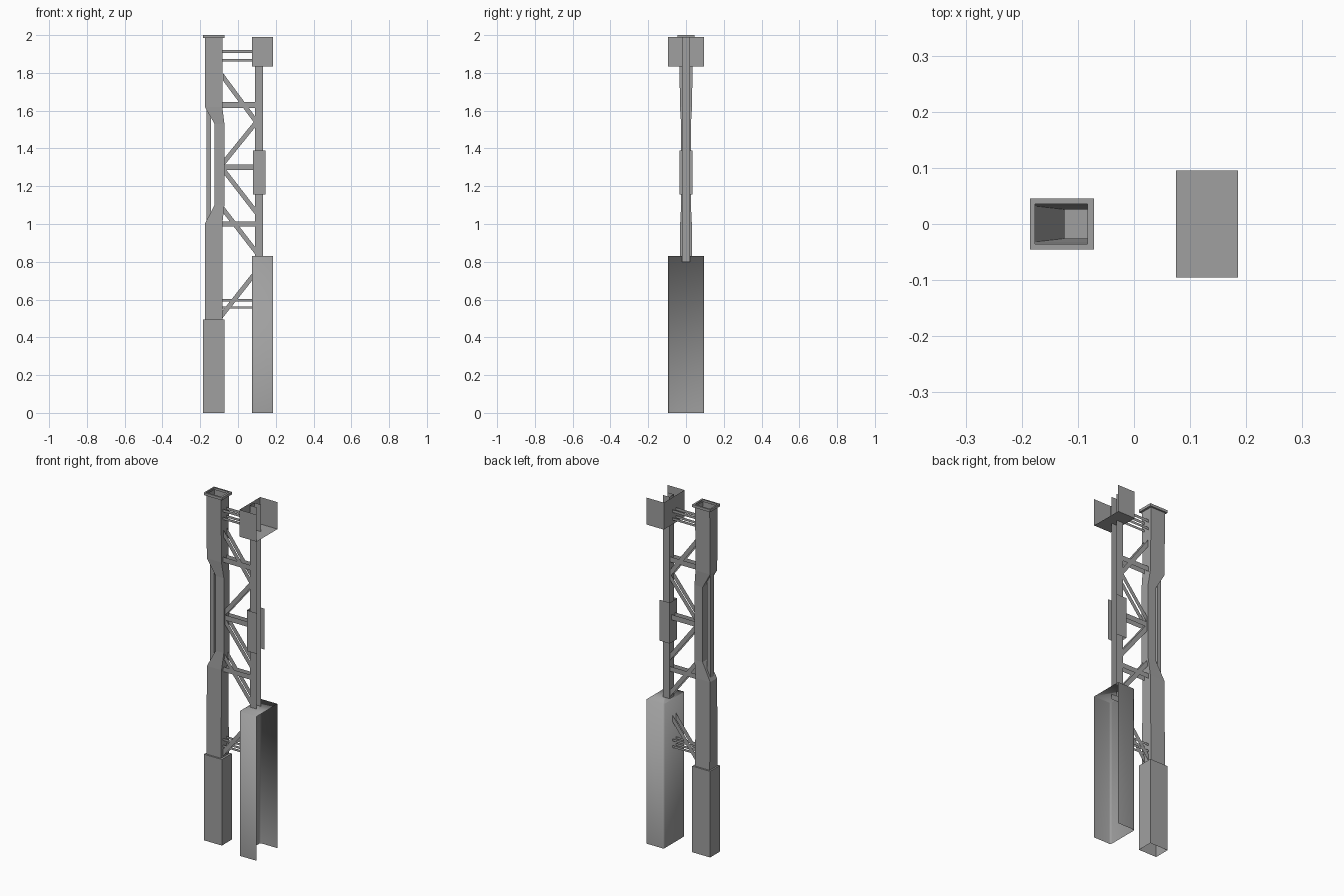
import bpy
import bmesh
from mathutils import Vector

cube = bpy.data.objects.get("Cube")
if cube:
    bpy.data.objects.remove(cube, do_unlink=True)

GREY = (0.35, 0.35, 0.35, 1.0)
steel = bpy.data.materials.new("grey steel")
steel.use_nodes = True
steel.diffuse_color = GREY
steel.node_tree.nodes["Principled BSDF"].inputs["Base Color"].default_value = GREY


def finish(name, bm, smooth=False):
    bmesh.ops.recalc_face_normals(bm, faces=bm.faces)
    mesh = bpy.data.meshes.new(name)
    bm.to_mesh(mesh)
    bm.free()
    mesh.materials.append(steel)
    for poly in mesh.polygons:
        poly.use_smooth = smooth
    obj = bpy.data.objects.new(name, mesh)
    bpy.context.collection.objects.link(obj)
    return obj


def loft(name, sections, cap_end=False):
    """Rectangular sheet tube through sections (z, x0, x1, half_y)."""
    bm = bmesh.new()
    rings = [[bm.verts.new((x, y, z)) for x, y in
              ((x0, -hy), (x1, -hy), (x1, hy), (x0, hy))]
             for z, x0, x1, hy in sections]
    for low, high in zip(rings, rings[1:]):
        for i in range(4):
            j = (i + 1) % 4
            bm.faces.new((low[i], low[j], high[j], high[i]))
    if cap_end:
        bm.faces.new(rings[-1])
    return finish(name, bm)


def channel(name, x0, x1, hy, z0, z1, cap=None, radius=0.0):
    """Sheet channel open towards +x, with an optional top or bottom plate."""
    bm = bmesh.new()
    bmesh.ops.create_cube(bm, size=1)
    for v in bm.verts:
        v.co = Vector((x0 if v.co.x < 0 else x1,
                       hy * 2 * v.co.y,
                       z0 if v.co.z < 0 else z1))
    bm.normal_update()
    drop = [f for f in bm.faces if f.normal.x > 0.5
            or (f.normal.z > 0.5 and cap != "top")
            or (f.normal.z < -0.5 and cap != "bottom")]
    bmesh.ops.delete(bm, geom=drop, context="FACES")
    if radius:
        edges = [e for e in bm.edges if all(v.co.x < x0 + 1e-5 for v in e.verts)
                 and abs(e.verts[0].co.z - e.verts[1].co.z) > 0.01]
        bmesh.ops.bevel(bm, geom=edges, offset=radius, segments=3,
                        profile=0.5, affect="EDGES")
    return finish(name, bm, smooth=radius > 0)


def brace(name, start, end, width, half_y=0.016):
    """Pair of flat strips joining two (x, z) points with upright ends."""
    bm = bmesh.new()
    a, b = Vector(start), Vector(end)
    rise = width / 2 * (b - a).length / abs(b.x - a.x)
    for y in (-half_y, half_y):
        bm.faces.new([bm.verts.new((p.x, y, p.y + s * rise))
                      for p, s in ((a, -1), (b, -1), (b, 1), (a, 1))])
    return finish(name, bm)


# Hollow main post with its narrowed, offset middle
LEFT, RIGHT = -0.176, -0.083
IN_LEFT, IN_RIGHT = -0.124, -0.072
loft("main_post", [(0.495, LEFT, RIGHT, 0.036), (1.0, LEFT, RIGHT, 0.031),
                   (1.1, IN_LEFT, IN_RIGHT, 0.026), (1.53, IN_LEFT, IN_RIGHT, 0.026),
                   (1.62, LEFT, RIGHT, 0.032), (1.99, LEFT, RIGHT, 0.036)])
loft("main_post_base", [(0, -0.185, -0.071, 0.045), (0.495, -0.185, -0.071, 0.045)],
     cap_end=True)
loft("main_post_collar", [(1.985, RIGHT, LEFT, 0.036), (1.985, -0.071, -0.185, 0.045),
                          (2.0, -0.071, -0.185, 0.045), (2.0, RIGHT, LEFT, 0.036)])
loft("recess_rod", [(1.0, -0.167, -0.143, 0.015), (1.62, -0.167, -0.143, 0.015)])

# Slim channel post and its housings
channel("slim_post", 0.09, 0.133, 0.02, 0.8, 1.99)
channel("middle_sleeve", 0.08, 0.145, 0.034, 1.155, 1.39)
channel("top_housing", 0.075, 0.185, 0.095, 1.835, 1.99, cap="bottom")
channel("lower_housing", 0.075, 0.185, 0.095, 0, 0.83, cap="top", radius=0.01)

# Level braces
for i, (z, width, x_end) in enumerate(((1.912, 0.016, 0.075), (1.867, 0.014, 0.075),
                                       (1.63, 0.03, 0.09), (1.3, 0.03, 0.08),
                                       (1.0, 0.028, 0.09), (0.596, 0.013, 0.075),
                                       (0.558, 0.013, 0.075))):
    brace(f"level_brace_{i + 1}", (-0.083, z), (x_end, z), width)

# Diagonal braces
for i, (z_left, z_right) in enumerate(((1.78, 1.55), (1.32, 1.53),
                                       (1.29, 1.07), (1.08, 0.86))):
    brace(f"diagonal_brace_{i + 1}", (-0.08, z_left), (0.09, z_right), 0.024)
brace("lower_diagonal_brace", (-0.083, 0.52), (0.075, 0.72), 0.024)
